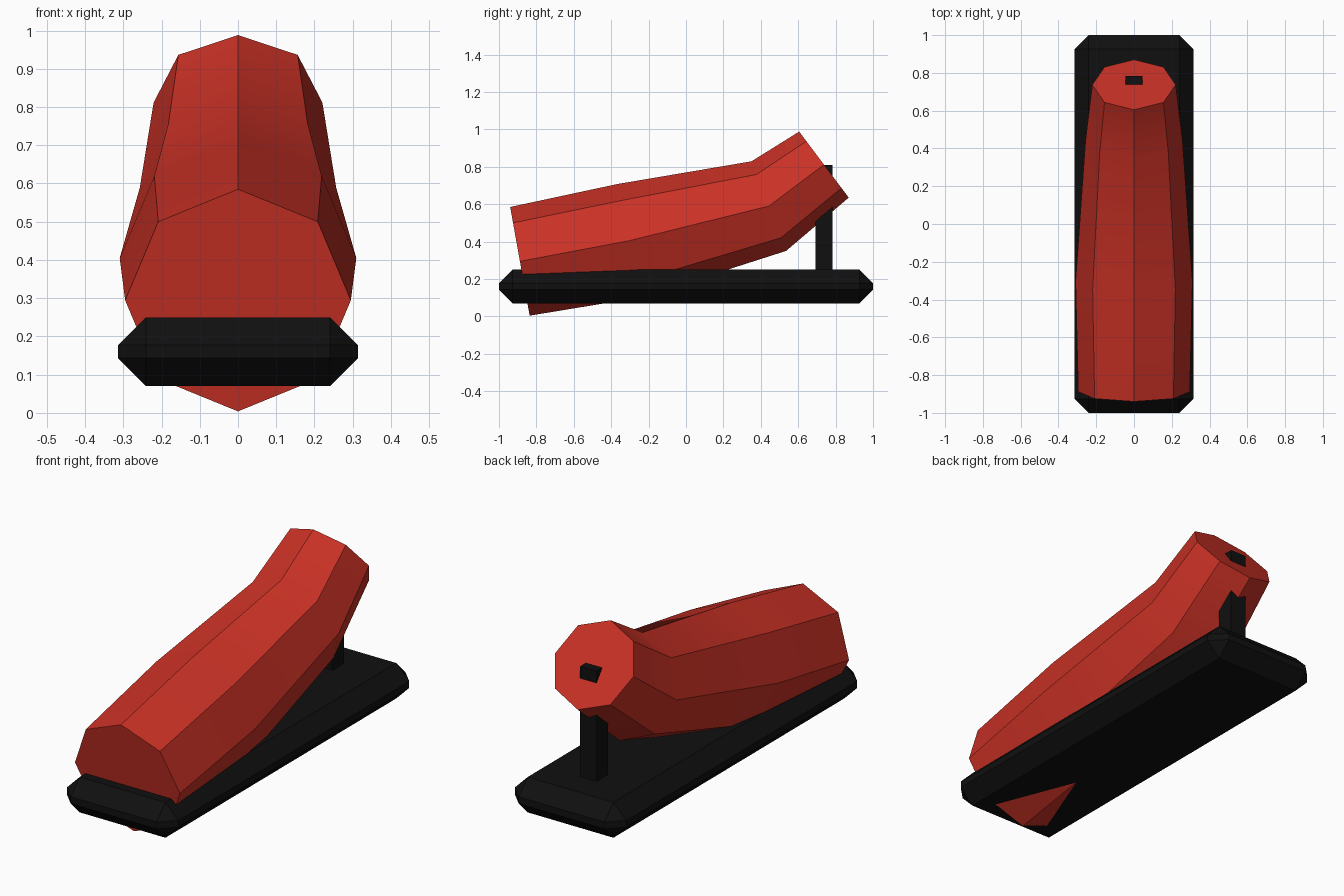
import bpy, bmesh, math
from mathutils import Vector

if "Cube" in bpy.data.objects:
    bpy.data.objects.remove(bpy.data.objects["Cube"])


def material(name, rgb):
    m = bpy.data.materials.new(name)
    m.diffuse_color = (*rgb, 1.0)
    m.use_nodes = True
    m.node_tree.nodes["Principled BSDF"].inputs["Base Color"].default_value = m.diffuse_color
    return m


red = material("red", (0.59, 0.031, 0.019))
black = material("black", (0.005, 0.005, 0.005))


def finish(name, bm, mat):
    bmesh.ops.recalc_face_normals(bm, faces=bm.faces)
    mesh = bpy.data.meshes.new(name)
    bm.to_mesh(mesh)
    bm.free()
    mesh.materials.append(mat)
    ob = bpy.data.objects.new(name, mesh)
    bpy.context.collection.objects.link(ob)
    bpy.ops.object.select_all(action='DESELECT')
    ob.select_set(True)
    bpy.context.view_layer.objects.active = ob
    bpy.ops.object.shade_smooth_by_angle(angle=math.radians(30))
    return ob


def box(lo, hi, bevel=0.0):
    bm = bmesh.new()
    bmesh.ops.create_cube(bm, size=1)
    lo, hi = Vector(lo), Vector(hi)
    for v in bm.verts:
        v.co = (lo + hi) / 2 + v.co * (hi - lo)
    if bevel:
        bmesh.ops.bevel(bm, geom=bm.edges[:], offset=bevel, offset_type='OFFSET',
                        segments=1, profile=0.5, affect='EDGES')
    return bm


# Bent octagonal body: each ring is given by its top and bottom point (y, z)
RINGS = [((-0.94, 0.585), (-0.836, 0.004)),
         ((-0.365, 0.708), (-0.24, 0.102)),
         ((0.35, 0.829), (0.535, 0.35)),
         ((0.605, 0.988), (0.87, 0.635))]
SIDES = 8
bm = bmesh.new()
rings = []
for top, bottom in RINGS:
    top, bottom = Vector((0, *top)), Vector((0, *bottom))
    centre, up = (top + bottom) / 2, (top - bottom) / 2
    across = Vector((up.length, 0, 0))
    angles = [2 * math.pi * i / SIDES for i in range(SIDES)]
    rings.append([bm.verts.new(centre + up * math.cos(a) + across * math.sin(a))
                  for a in angles])
for a, b in zip(rings, rings[1:]):
    for i in range(SIDES):
        j = (i + 1) % SIDES
        bm.faces.new((a[i], a[j], b[j], b[i]))
bm.faces.new(rings[0])
bm.faces.new(rings[-1])
finish("body", bm, red)

# Chamfered base plate
finish("base", box((-0.314, -1, 0.07), (0.314, 1, 0.25), 0.073), black)

# Rear support post, its tip showing through the end of the body
finish("support_post", box((-0.046, 0.693, 0.16), (0.046, 0.784, 0.81)), black)
